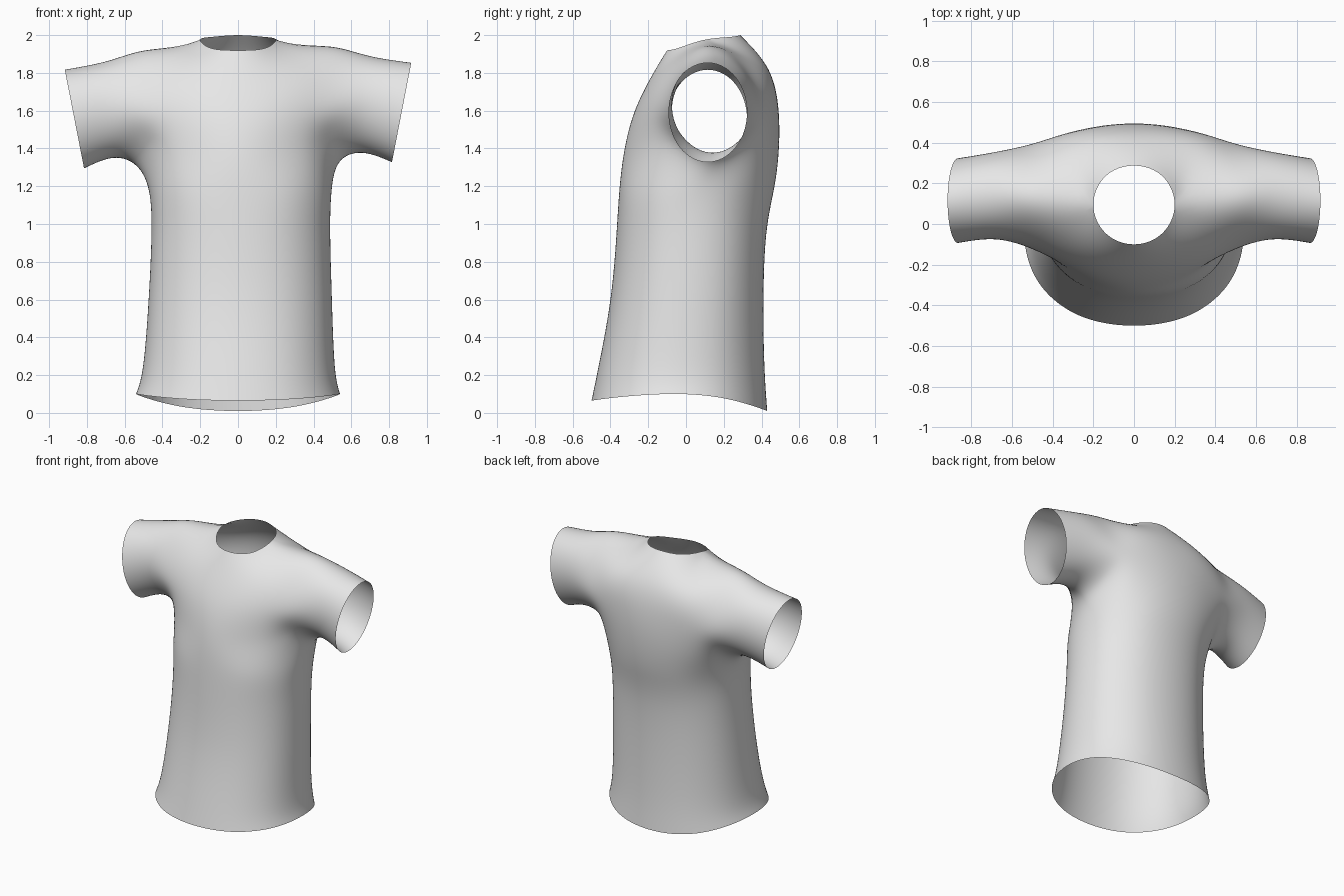
import bpy
import bmesh
from math import sin, cos, pi, copysign
from mathutils import Vector

cube = bpy.data.objects.get("Cube")
if cube:
    bpy.data.objects.remove(cube)

SEG = 16      # columns around the body: 0 front, 4 left side, 8 back, 12 right side
SIDES = (4, 12)


def power(value, exponent):
    return copysign(abs(value) ** exponent, value)


def body_ring(z, half_width, front, back, shift=0.0):
    """Rounded oval cross-section of the body."""
    middle, depth = (front + back) / 2, (back - front) / 2
    ring = []
    for k in range(SEG):
        a = 2 * pi * k / SEG
        ring.append(Vector((half_width * power(sin(a), 0.92) + shift,
                            middle - depth * power(cos(a), 0.92), z)))
    return ring


def mirrored(half):
    """Complete a row given from front centre round the left side to back centre."""
    left = [Vector(p) if p else None for p in half]
    right = [Vector((-p.x, p.y, p.z)) if p else None for p in left[7:0:-1]]
    return left + right


# Body: hem up to below the arms
rows = [
    body_ring(0.0, 0.54, -0.50, 0.43),
    body_ring(0.25, 0.507, -0.462, 0.415, 0.005),
    body_ring(0.60, 0.485, -0.40, 0.41, 0.012),
    body_ring(0.95, 0.473, -0.368, 0.425, 0.015),
    body_ring(1.18, 0.483, -0.352, 0.465, 0.012),
]
for p in rows[0]:     # curved hem
    p.z = 0.1 - (0.035 if p.y < 0 else 0.09) * ((p.y + 0.035) / 0.465) ** 2

# Chest, shoulders and neckline; the gap at the side is the armhole
CHEST = len(rows)
rows += [mirrored(half) for half in (
    [(0, -.328, 1.38), (.19, -.292, 1.38), (.36, -.20, 1.39), (.485, -.06, 1.42),
     (.54, .12, 1.315),
     (.485, .32, 1.42), (.36, .41, 1.39), (.19, .47, 1.38), (0, .49, 1.38)],
    [(0, -.27, 1.6), (.18, -.25, 1.6), (.35, -.19, 1.6), (.5, -.125, 1.6), None,
     (.5, .395, 1.6), (.35, .44, 1.6), (.18, .477, 1.6), (0, .49, 1.6)],
    [(0, -.172, 1.8), (.17, -.15, 1.8), (.33, -.095, 1.81), (.5, -.04, 1.81), None,
     (.5, .315, 1.81), (.34, .37, 1.82), (.18, .42, 1.82), (0, .435, 1.82)],
    [(0, -.10, 1.92), (.14, -.045, 1.93), (.2, .095, 1.975), (.5, .13, 1.93), None,
     (.5, .13, 1.93), (.2, .095, 1.975), (.14, .235, 1.99), (0, .287, 2.0)],
)]

bm = bmesh.new()
grid = [[bm.verts.new(p) if p else None for p in row] for row in rows]
for r in range(len(rows) - 1):
    for k in range(SEG):
        n = (k + 1) % SEG
        if r >= CHEST and (k in SIDES or n in SIDES):
            continue
        bm.faces.new((grid[r][k], grid[r][n], grid[r + 1][n], grid[r + 1][k]))

# Join front and back along the shoulder seams
seam = {grid[-1][5]: grid[-1][3], grid[-1][6]: grid[-1][2],
        grid[-1][11]: grid[-1][13], grid[-1][10]: grid[-1][14]}
bmesh.ops.weld_verts(bm, targetmap=seam)

# Sleeves: x, x lean, y centre, z centre, y radius, z radius
SLEEVE = ((.675, .015, .14, 1.62, .215, .255),
          (.866, .051, .115, 1.573, .208, .262))
ARMHOLE = ((0, 4), (0, 3), (1, 3), (2, 3), (3, 3), (2, 5), (1, 5), (0, 5))
for side in (1, -1):
    loop = [grid[CHEST + r][k if side > 0 else SEG - k] for r, k in ARMHOLE]
    for x, lean, cy, cz, ry, rz in SLEEVE:
        ring = []
        for j in range(8):
            a = j * pi / 4
            ring.append(bm.verts.new((side * (x - lean * cos(a)),
                                      cy - ry * sin(a), cz - rz * cos(a))))
        for j in range(8):
            n = (j + 1) % 8
            quad = [loop[j], ring[j], ring[n], loop[n]]
            bm.faces.new(quad if side > 0 else quad[::-1])
        loop = ring

# Left sleeve sits slightly higher than the right
for v in bm.verts:
    if v.co.z > 1.25 and abs(v.co.x) > 0.3:
        v.co.z += 0.02 * v.co.x

mesh = bpy.data.meshes.new("shirt")
bm.to_mesh(mesh)
bm.free()
shirt = bpy.data.objects.new("shirt", mesh)
bpy.context.collection.objects.link(shirt)

# Smooth cloth, with the cage pulled out so the surface meets its points
smooth = shirt.modifiers.new("smooth_cloth", 'SUBSURF')
smooth.levels = smooth.render_levels = 3
goal = [v.co.copy() for v in mesh.vertices]
for step in range(6):
    bpy.context.view_layer.update()
    graph = bpy.context.evaluated_depsgraph_get()
    surface = shirt.evaluated_get(graph).data
    error = [g - surface.vertices[i].co for i, g in enumerate(goal)]
    for v, e in zip(mesh.vertices, error):
        v.co += e * 0.8
    mesh.update()
    shirt.update_tag()

for face in mesh.polygons:
    face.use_smooth = True

# Plain cloth colour
cloth = bpy.data.materials.new("light_grey_cloth")
cloth.use_nodes = True
colour = (0.8, 0.8, 0.8, 1.0)
cloth.diffuse_color = colour
cloth.node_tree.nodes["Principled BSDF"].inputs["Base Color"].default_value = colour
mesh.materials.append(cloth)
